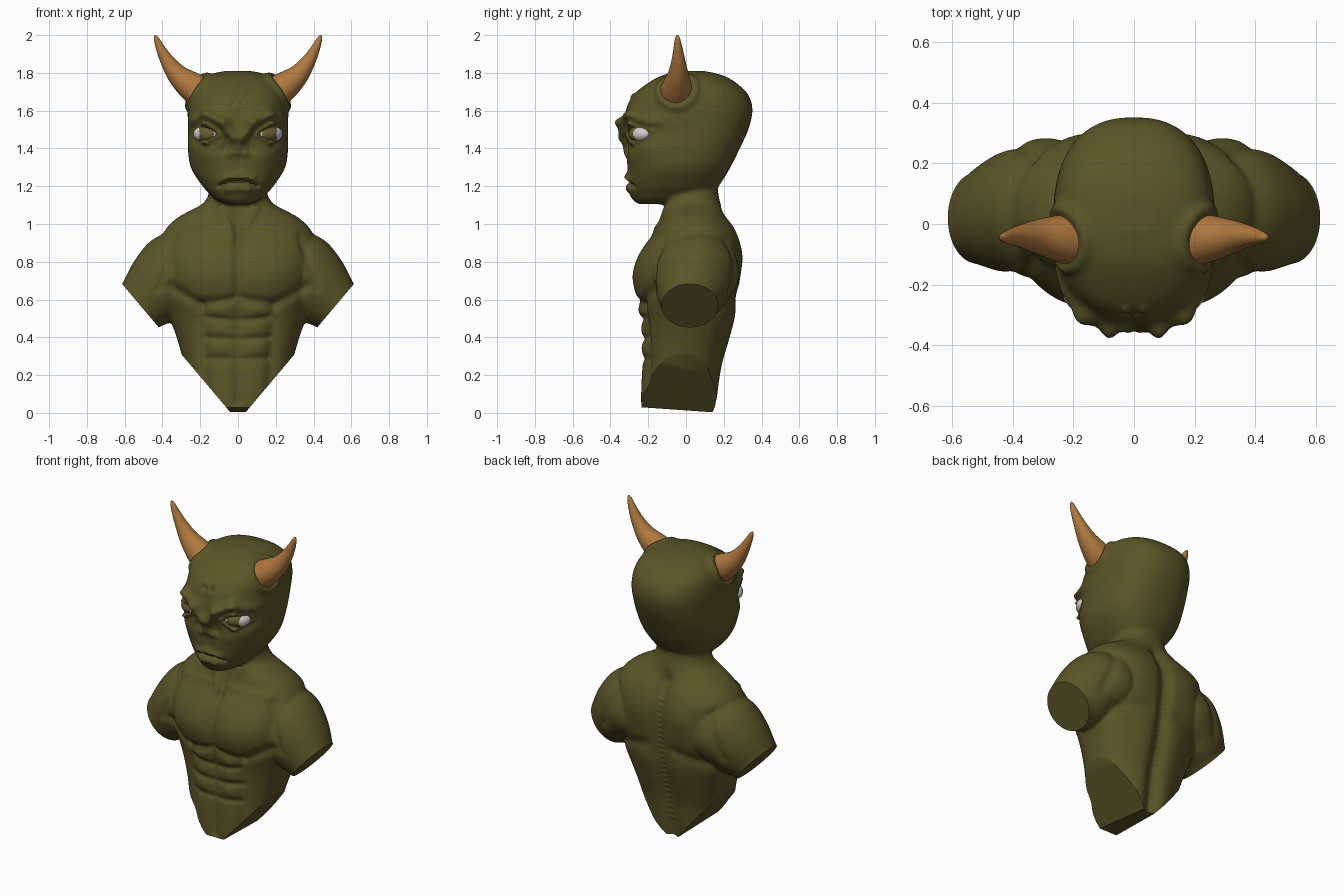
import bpy, bmesh, math
from mathutils import Vector, Matrix

if "Cube" in bpy.data.objects:
    bpy.data.objects.remove(bpy.data.objects["Cube"])


def material(name, rgb):
    m = bpy.data.materials.new(name)
    m.diffuse_color = (*rgb, 1)
    m.use_nodes = True
    m.node_tree.nodes["Principled BSDF"].inputs["Base Color"].default_value = m.diffuse_color
    return m


SKIN = material("olive skin", (0.100, 0.091, 0.021))
HORN = material("horn tan", (0.43, 0.19, 0.05))
WHITE = material("eye white", (0.62, 0.62, 0.62))
IRIS = material("iris brown", (0.13, 0.105, 0.03))


def spline(rows, steps=6):
    """Catmull-Rom interpolation through rows of numbers."""
    pts = [rows[0], *rows, rows[-1]]
    out = []
    for i in range(1, len(pts) - 2):
        for k in range(steps):
            t = k / steps
            out.append([0.5 * (2 * b + (c - a) * t + (2 * a - 5 * b + 4 * c - d) * t * t
                               + (3 * b - a - 3 * c + d) * t ** 3)
                        for a, b, c, d in zip(*pts[i - 1:i + 3])])
    return out + [list(rows[-1])]


def skin_rings(bm, rings):
    """Join rings of points into one closed shell."""
    vs = [[bm.verts.new(p) for p in r] for r in rings]
    n = len(vs[0])
    for a, b in zip(vs, vs[1:]):
        for i in range(n):
            bm.faces.new((a[i], a[(i + 1) % n], b[(i + 1) % n], b[i]))
    bm.faces.new(vs[0])
    bm.faces.new(vs[-1])


def loft(bm, rows, power, n=64):
    """Rows are z, half width, front y, back y."""
    def se(v):
        return math.copysign(abs(v) ** (2 / power), v)
    rings = []
    for z, hw, yf, yb in spline(rows):
        rings.append([(hw * se(math.cos(2 * math.pi * i / n)),
                       (yf + yb) / 2 + (yb - yf) / 2 * se(math.sin(2 * math.pi * i / n)), z)
                      for i in range(n)])
    skin_rings(bm, rings)


def tube(bm, rows, side, n=32):
    """Rows are x, y, z, radius; side mirrors in x."""
    pts = spline(rows)
    rings = []
    for i, (x, y, z, r) in enumerate(pts):
        a, b = pts[max(i - 1, 0)], pts[min(i + 1, len(pts) - 1)]
        t = Vector((b[0] - a[0], 0, b[2] - a[2])).normalized()
        u = Vector((0, 1, 0))
        v = t.cross(u)
        ring = []
        for k in range(n):
            w = 2 * math.pi * k / n
            p = Vector((x, y, z)) + r * (math.cos(w) * u + math.sin(w) * v)
            ring.append((p.x * side, p.y, p.z))
        rings.append(ring)
    skin_rings(bm, rings)


def finish(name, bm, mats):
    bmesh.ops.recalc_face_normals(bm, faces=bm.faces)
    me = bpy.data.meshes.new(name)
    bm.to_mesh(me)
    bm.free()
    ob = bpy.data.objects.new(name, me)
    bpy.context.collection.objects.link(ob)
    for m in mats:
        me.materials.append(m)
    bpy.ops.object.select_all(action='DESELECT')
    ob.select_set(True)
    bpy.context.view_layer.objects.active = ob
    return ob


# Rough body: torso with neck, head and upper arms
torso = [(-.06, .27, -.235, .15), (.1, .275, -.235, .165), (.26, .288, -.23, .19), (.4, .325, -.23, .23),
         (.5, .36, -.235, .255), (.6, .385, -.258, .27), (.72, .40, -.275, .285), (.82, .41, -.255, .29),
         (.9, .41, -.21, .28), (.97, .385, -.155, .25), (1.03, .325, -.13, .215), (1.07, .255, -.12, .195),
         (1.11, .185, -.115, .182), (1.17, .152, -.115, .17), (1.25, .15, -.11, .17)]
head = [(1.105, .06, -.25, -.02), (1.125, .11, -.28, .06), (1.16, .15, -.298, .13), (1.21, .195, -.308, .18),
        (1.3, .25, -.312, .235), (1.4, .265, -.318, .285), (1.5, .265, -.338, .33), (1.6, .266, -.322, .352),
        (1.68, .258, -.282, .332), (1.74, .235, -.21, .275), (1.785, .175, -.13, .20), (1.81, .07, -.03, .10)]
arm = [(.17, .06, .88, .10), (.23, .055, .83, .18), (.313, .05, .752, .218), (.401, .04, .671, .204),
       (.468, .03, .61, .175), (.512, .02, .57, .152), (.56, .02, .526, .142)]
bm = bmesh.new()
loft(bm, torso, 2.35)
loft(bm, head, 2.4)
for s in (1, -1):
    tube(bm, arm, s)
body = finish("body", bm, [SKIN])

# Fuse the shells into one smooth skin
rm = body.modifiers.new("fuse", 'REMESH')
rm.mode = 'VOXEL'
rm.voxel_size = 0.0085
sm = body.modifiers.new("soften", 'SMOOTH')
sm.factor = 0.5
sm.iterations = 14
for name in ("fuse", "soften"):
    bpy.ops.object.modifier_apply(modifier=name)

# Sculpt strokes: x0, z0, x1, z1, radius, height (mirrored in x)
face = [(.03, 1.46, .075, 1.535, .028, .024), (.075, 1.535, .155, 1.575, .028, .026),
        (.155, 1.575, .24, 1.54, .03, .022), (.12, 1.48, .22, 1.48, .04, -.024),
        (.105, 1.485, .165, 1.525, .014, .018), (.165, 1.525, .235, 1.49, .014, .018),
        (.105, 1.465, .165, 1.432, .014, .018), (.165, 1.432, .235, 1.465, .014, .016),
        (0, 1.46, 0, 1.38, .026, .014), (.042, 1.372, .045, 1.37, .018, .012),
        (.055, 1.45, .07, 1.40, .022, -.014), (.14, 1.36, .23, 1.40, .05, .012),
        (0, 1.30, 0, 1.35, .02, -.006), (0, 1.25, .07, 1.238, .02, .016),
        (0, 1.226, .05, 1.222, .011, -.018), (.05, 1.222, .105, 1.20, .011, -.016),
        (0, 1.19, .05, 1.185, .022, .014), (.02, 1.645, .022, 1.65, .011, -.009),
        (.03, 1.675, .03, 1.68, .012, .008), (0, 1.59, 0, 1.53, .03, -.008)]
chest = [(0, .62, 0, .92, .028, -.018), (0, .93, 0, 1.08, .03, -.014), (.03, .95, .10, 1.09, .022, .010),
         (.05, .975, .30, .96, .025, .008), (.17, .72, .22, .74, .12, .018), (.03, .60, .2, .575, .026, -.016),
         (.2, .575, .36, .67, .028, -.016), (0, .06, 0, .57, .02, -.012), (.19, .54, .17, .12, .03, -.012),
         (.02, .49, .16, .505, .018, -.011), (.02, .39, .17, .40, .018, -.011), (.02, .285, .16, .29, .018, -.010),
         (.09, .535, .1, .535, .04, .010), (.09, .44, .1, .44, .04, .010), (.09, .34, .1, .34, .04, .010),
         (.09, .2, .08, .08, .05, .006), (.33, .92, .42, .66, .022, -.010)]
back = [(0, .0, 0, 1.02, .045, -.034), (.19, .82, .24, .72, .12, .022), (.1, .1, .12, .5, .06, .008),
        (.1, .62, .33, .56, .035, -.010), (.3, .5, .22, .3, .07, .008), (.12, .98, .3, .93, .06, .010),
        (.33, .9, .42, .65, .03, -.012)]
back += [(0, .12 + .035 * i, .012, .12 + .035 * i, .012, .005) for i in range(24)]


def stroke(x, z, s):
    x0, z0, x1, z1, r, h = s
    if z < min(z0, z1) - 3 * r or z > max(z0, z1) + 3 * r:
        return 0
    dx, dz = x1 - x0, z1 - z0
    ll = dx * dx + dz * dz
    t = min(1, max(0, ((x - x0) * dx + (z - z0) * dz) / ll)) if ll else 0
    d2 = (x - x0 - t * dx) ** 2 + (z - z0 - t * dz) ** 2
    return h * math.exp(-d2 / (r * r))


bm = bmesh.new()
bm.from_mesh(body.data)
bm.normal_update()
moves = []
socket = Vector((.235, -.048, 1.715))
for v in bm.verts:
    x, z, ny = abs(v.co.x), v.co.z, v.normal.y
    h = 0
    if ny < 0:
        h = sum(stroke(x, z, s) for s in (face if z > 1.1 else chest)) * min(1, -2 * ny)
    elif z < 1.1:
        h = sum(stroke(x, z, s) for s in back) * min(1, 2 * ny)
    # Raised rim round the horn
    d = (Vector((x, v.co.y, z)) - socket).length
    h += .016 * math.exp(-((d - .10) / .022) ** 2)
    moves.append(v.normal * h)
for v, m in zip(bm.verts, moves):
    v.co += m

# Flat cuts through arms and waist, then the base
cuts = [((s * .063, 0, .03), (s * .653, 0, -.551)) for s in (1, -1)]
cuts.append(((0, -.24, .03), (0, -.07, -1)))
for co, no in cuts:
    bmesh.ops.bisect_plane(bm, geom=bm.verts[:] + bm.edges[:] + bm.faces[:], dist=1e-5,
                           plane_co=co, plane_no=Vector(no).normalized(), clear_outer=True)
    bmesh.ops.holes_fill(bm, edges=[e for e in bm.edges if e.is_boundary], sides=0)
bm.to_mesh(body.data)
bm.free()
bpy.ops.object.shade_smooth_by_angle(angle=math.radians(40))

# Horns
horn = [(.19, -.055, 1.69, .088), (.255, -.048, 1.735, .076), (.32, -.042, 1.79, .056), (.372, -.04, 1.86, .038),
        (.408, -.042, 1.925, .025), (.432, -.045, 1.98, .014), (.439, -.045, 2.0, .004)]
for s, name in ((1, "right_horn"), (-1, "left_horn")):
    bm = bmesh.new()
    tube(bm, horn, s)
    finish(name, bm, [HORN])
    bpy.ops.object.shade_smooth_by_angle(angle=math.radians(50))

# Eyes: white ball with the iris chosen by position
for s, name in ((1, "right_eye"), (-1, "left_eye")):
    bm = bmesh.new()
    mat = (Matrix.Translation((s * .168, -.243, 1.477)) @ Matrix.Rotation(s * math.radians(36), 4, 'Z')
           @ Matrix.Diagonal((.076, .052, .046, 1)))
    bmesh.ops.create_uvsphere(bm, u_segments=64, v_segments=32, radius=1, matrix=mat)
    for f in bm.faces:
        c = f.calc_center_median()
        if .128 < abs(c.x) < .205 and c.y < -.243 and abs(c.z - 1.477) < .034:
            f.material_index = 1
    finish(name, bm, [WHITE, IRIS])
    bpy.ops.object.shade_smooth_by_angle(angle=math.radians(50))
